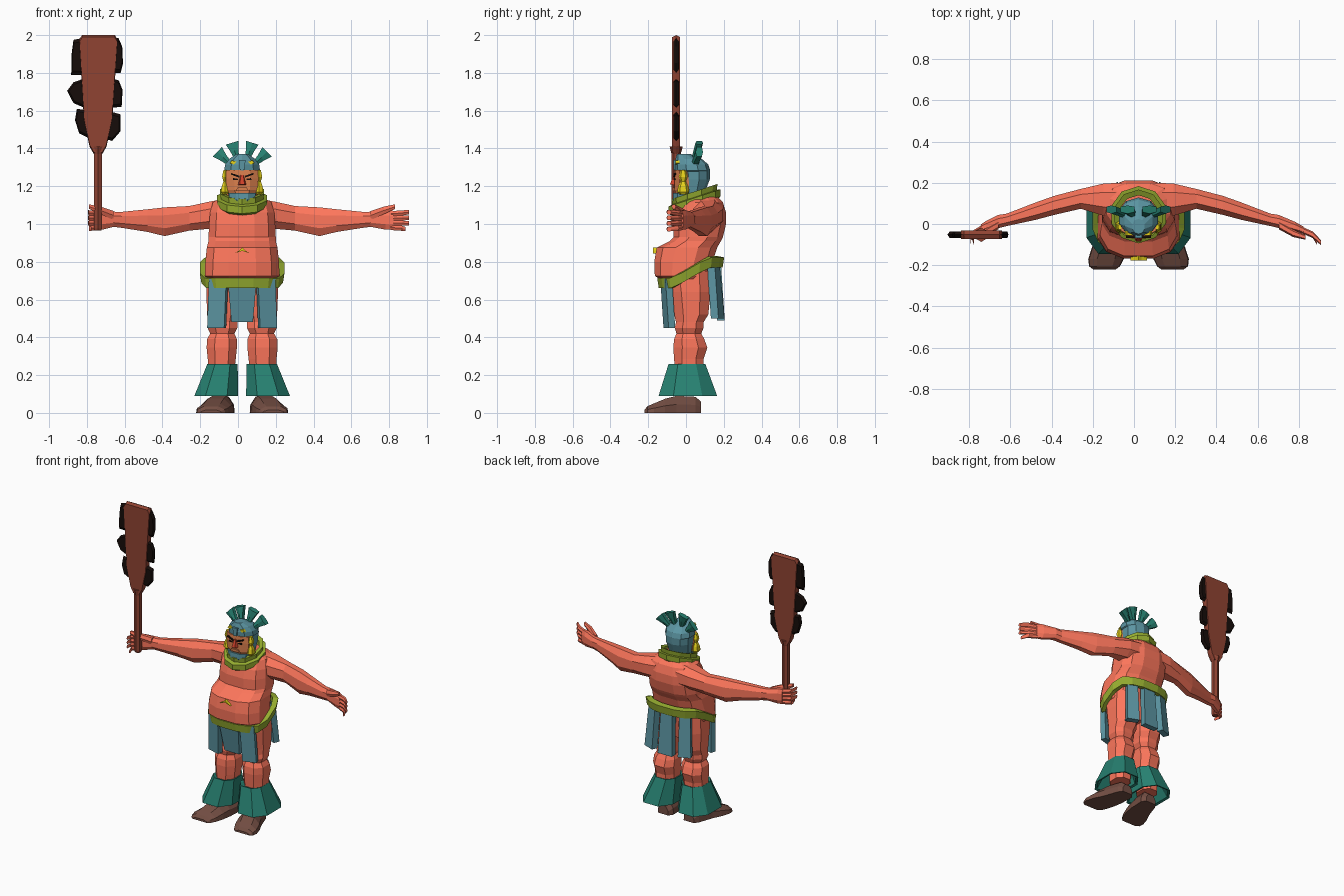
import bpy, bmesh, math
from mathutils import Vector

CX = 0.022  # the body's own centre line; the club shifts the overall bounds


def mat(name, rgb):
    m = bpy.data.materials.new(name)
    m.diffuse_color = [c ** 2.2 for c in rgb] + [1]
    return m


SKIN = mat("skin", (.99, .46, .36))
FACE = mat("face_tan", (.86, .50, .31))
TEAL = mat("teal", (.17, .50, .44))
BLUE = mat("blue", (.36, .58, .63))
GREEN = mat("olive", (.58, .67, .20))
BROWN = mat("leather", (.45, .31, .27))
WOOD = mat("wood", (.56, .27, .21))
BLACK = mat("black", (.11, .08, .07))
YELLOW = mat("yellow", (.90, .82, .13))
RED = mat("red", (.80, .26, .18))


def loft(name, rings, m, side=1, loop=False):
    """Skin a list of equal-length rings; side=-1 mirrors about the body centre."""
    bm = bmesh.new()
    vs = [[bm.verts.new((CX + side * p[0], p[1], p[2])) for p in r] for r in rings]
    n = len(vs[0])
    pairs = list(zip(vs, vs[1:])) + ([(vs[-1], vs[0])] if loop else [])
    for a, b in pairs:
        for i in range(n):
            bm.faces.new((a[i], a[(i + 1) % n], b[(i + 1) % n], b[i]))
    if not loop:
        bm.faces.new(vs[0])
        bm.faces.new(vs[-1])
    bmesh.ops.recalc_face_normals(bm, faces=bm.faces)
    me = bpy.data.meshes.new(name)
    bm.to_mesh(me)
    bm.free()
    me.materials.append(m)
    ob = bpy.data.objects.new(name, me)
    bpy.context.collection.objects.link(ob)
    return ob


def ell(x, y, z, rx, ry, n=8, p=.85, warp=None):
    """Flat-sided horizontal oval; warp(y offset) lifts it out of the plane."""
    f = lambda v: math.copysign(abs(v) ** p, v)
    out = []
    for i in range(n):
        a = (i + .5) / n * math.tau
        c, s = f(math.cos(a)), f(math.sin(a))
        k = f(math.cos(math.pi / n))
        dy = ry * s / k
        out.append((x + rx * c / k, y + dy, z + (warp(dy) if warp else 0)))
    return out


def tube(name, pts, m, side=1, n=6):
    """Limb along x: pts are (x, y, z, half depth, half height)."""
    rings = []
    for x, y, z, ry, rz in pts:
        rings.append([(x, y + b, z + a) for a, b, _ in ell(0, 0, 0, rz, ry, n, .9)])
    return loft(name, rings, m, side)


def plate(name, pts, y, t, m, side=1, rim=1.0):
    """Slab from an x-z outline; rim<1 shrinks both faces into a blade edge."""
    c = sum((Vector(p) for p in pts), Vector((0, 0))) / len(pts)
    ring = lambda k, yy: [(c.x + (q[0] - c.x) * k, yy, c.y + (q[1] - c.y) * k) for q in pts]
    return loft(name, [ring(rim, y - t / 2), ring(1, y), ring(rim, y + t / 2)], m, side)


# torso: (z, front y, back y, half width)
TORSO = [(.58, -.06, .10, .12), (.69, -.11, .12, .17), (.725, -.165, .125, .198),
         (.80, -.168, .14, .195), (.875, -.155, .165, .187), (.91, -.085, .185, .178),
         (.93, -.065, .195, .178), (1.0, -.065, .212, .175), (1.06, -.05, .212, .17),
         (1.115, -.02, .195, .155), (1.16, .0, .15, .08)]
loft("torso", [ell(0, (f + b) / 2, z, w, (b - f) / 2, 12, .75) for z, f, b, w in TORSO], SKIN)
plate("navel_mark", [(-.04, .845), (-.015, .86), (0, .875), (.015, .86), (.04, .845), (0, .858)],
      -.166, .02, YELLOW)

# belt: steps down from back to front
bw = lambda d: .055 * max(-1, min(1, d / .095))
loft("belt", [ell(0, .025, z, r, r - .047, 16, .8, bw) for z, r in
              ((.715, .19), (.715, .216), (.768, .224), (.775, .19))], GREEN, loop=True)


# cloth panels hanging from the belt; w is half width, turn swings the outer edge back
def panel(name, x, wt, wb, yt, yb, zt, zb, t, side=1, lean=0, turn=0):
    rings = []
    for z, y, w, dx in ((zt, yt, wt, 0), (zb, yb, wb, lean)):
        rings.append([(x + dx + a * w - turn * b * t, y + b * t + turn * a * w, z)
                      for a, b in ((-1, -.5), (1, -.5), (1, .5), (-1, .5))])
    loft(name, rings, BLUE, side)


panel("front_cloth", 0, .076, .057, -.125, -.085, .70, .48, .03)
panel("back_cloth", 0, .045, .055, .165, .185, .79, .49, .04)
for s in (1, -1):
    panel("front_side_cloth", .125, .046, .045, -.105, -.088, .71, .45, .035, s, .01, .3)
    panel("back_side_cloth", .12, .033, .04, .145, .168, .79, .50, .04, s, .012, -.4)

# legs, cuffs and shoes
LEG = [(.75, .095, .088, .015, .115), (.64, .102, .088, .025, .105), (.52, .10, .085, .028, .09),
       (.48, .104, .079, .02, .073), (.45, .104, .079, .017, .076), (.42, .105, .064, .015, .066),
       (.39, .107, .079, .017, .08), (.345, .108, .08, .023, .09), (.285, .108, .074, .015, .078),
       (.10, .115, .06, .02, .07)]
SHOE = [(.08, .10, .04, .06), (.05, .10, .06, .085), (-.05, .12, .075, .09), (-.11, .14, .085, .075),
        (-.17, .158, .086, .05), (-.205, .165, .075, .035), (-.22, .165, .055, .015)]
for s in (1, -1):
    loft("leg", [ell(x, y, z, rx, ry) for z, x, rx, y, ry in LEG], SKIN, s)
    loft("cuff", [ell(x, y, z, rx, ry, 8, .8) for z, x, rx, y, ry in
                  ((.26, .104, .08, .005, .097), (.09, .137, .116, .01, .155),
                   (.095, .137, .10, .01, .14), (.25, .108, .055, .005, .07))],
         TEAL, s, loop=True)
    loft("shoe", [[(x + a * w, y, h * b) for a, b in
                   ((-1, 0), (1, 0), (.95, .5), (.5, 1), (-.5, 1), (-.95, .5))]
                  for y, x, w, h in SHOE], BROWN, s)

# arms and hands: (x, y, z, half depth, half height)
ARM = [(.08, .11, 1.055, .09, .08), (.17, .118, 1.047, .078, .072), (.28, .122, 1.03, .048, .065),
       (.41, .09, 1.012, .046, .076), (.50, .062, 1.018, .042, .06), (.64, .02, 1.022, .03, .042),
       (.68, .012, 1.025, .032, .04), (.76, -.015, 1.022, .025, .052), (.80, -.03, 1.02, .017, .05)]
for s in (1, -1):
    if s == -1:  # gripping hand is pulled in a little
        arm = ARM[:-2] + [(.74, -.01, 1.022, .024, .052), (.765, -.02, 1.02, .018, .05)]
        knuckle, mid, tip = (.755, -.018), (.81, -.052), (.815, -.092)
    else:
        arm = ARM
        knuckle, mid, tip = (.785, -.026), (.845, -.052), (.884, -.09)
    tube("arm", arm, SKIN, s, 8)
    for i in range(4):
        z = .982 + i * .024
        fan = (i - 1.5) * .003
        tip_x = tip[0] - (.018 if i == 0 else 0)
        tube("finger", [(*knuckle, z, .014, .014), (*mid, z + fan, .014, .0135),
                        (tip_x, tip[1], z + fan * 2, .011, .0115)], SKIN, s)
    tube("thumb", [(.68, -.005, 1.045, .018, .024), (.75, -.045, 1.072, .016, .02),
                   (.81, -.065, 1.092, .010, .012)], SKIN, s)

# collar: two tiers tilted down at the front
cw = lambda d: .33 * d
loft("collar", [ell(0, .045, z, r, r, 10, 1, cw) for z, r in
                ((1.09, .09), (1.085, .112), (1.10, .13), (1.138, .132), (1.142, .112),
                 (1.172, .116), (1.168, .09))], GREEN, loop=True)

# hooded head: (z, half width, half depth, centre y)
HOOD = [(1.10, .06, .055, .03), (1.17, .076, .062, .035), (1.235, .086, .08, .042),
        (1.278, .088, .084, .04), (1.283, .095, .09, .034), (1.315, .09, .086, .028),
        (1.345, .068, .066, .014), (1.37, .03, .035, -.012)]
loft("hood", [ell(0, y, z, rx, ry, 10, .95) for z, rx, ry, y in HOOD], BLUE)
loft("face", [ell(0, -.01, z, rx, ry, 8, .8) for z, rx, ry in
              ((1.14, .055, .045), (1.18, .082, .05), (1.24, .086, .05), (1.285, .084, .048))], FACE)
loft("beard", [ell(0, -.025, z, rx, ry, 8, .9) for z, rx, ry in
               ((1.10, .04, .035), (1.13, .066, .045), (1.165, .072, .043))], BLUE)
loft("nose", [[(-.009, -.055, 1.26), (.009, -.055, 1.26), (.006, -.065, 1.26), (-.006, -.065, 1.26)],
              [(-.024, -.055, 1.205), (.024, -.055, 1.205), (.013, -.085, 1.21), (-.013, -.085, 1.21)]],
     RED)
plate("mouth", [(-.035, 1.175), (.035, 1.175), (.025, 1.192), (-.025, 1.192)], -.062, .016, FACE)
plate("crest", [(-.012, 1.285), (.012, 1.285), (.018, 1.34), (-.018, 1.34)], -.052, .03, BLUE)
for s in (1, -1):
    plate("eyebrow", [(.015, 1.245), (.06, 1.262), (.06, 1.27), (.015, 1.256)], -.06, .014, BLACK, s)
    plate("eye", [(.022, 1.233), (.05, 1.233), (.047, 1.243), (.024, 1.24)], -.06, .01, BLACK, s)
    plate("hood_eye", [(.03, 1.33), (.045, 1.315), (.065, 1.322), (.055, 1.337)], -.045, .02, YELLOW, s)
    loft("earring", [ell(.09, -.015, z, r, r * 1.3, 6) for z, r in
                     ((1.285, .009), (1.25, .016), (1.225, .009), (1.20, .018), (1.17, .022),
                      (1.155, .012))], YELLOW, s)
    # feather fan
    for deg in (17, 46):
        a = math.radians(deg)
        u, v = Vector((math.sin(a), math.cos(a))), Vector((math.cos(a), -math.sin(a)))
        rings = []
        for r, w, y in ((.08, .010, .045), (.14, .022, .06), (.183, .035, .07)):
            c = Vector((0, 1.255)) + u * r
            rings.append([(c.x + v.x * w * i, y + .02 * j, c.y + v.y * w * i)
                          for i, j in ((-1, -.6), (0, -1), (1, -.6), (1, .7), (0, 1), (-1, .7))])
        loft("feather", rings, TEAL, s)

# war club, placed about its own axis in world x
KX, KY = -.741 - CX, -.052
loft("club_handle", [ell(KX, KY, z, r, r, 6, 1) for z, r in
                     ((.965, .018), (.975, .021), (1.37, .021), (1.41, .03))], WOOD)
out = lambda pts: [(KX + x, z) for x, z in pts]
plate("club_blade", out([(-.022, 1.37), (.022, 1.37), (.045, 1.41), (.075, 1.55), (.104, 1.975),
                         (.09, 2.0), (-.085, 2.0), (-.1, 1.975), (-.075, 1.55), (-.045, 1.41)]),
      KY, .042, WOOD, rim=.97)
TEETH = [[(-.08, 1.79), (-.142, 1.79), (-.14, 1.90), (-.13, 1.975), (-.08, 1.985)],
         [(-.06, 1.61), (-.13, 1.64), (-.164, 1.705), (-.13, 1.75), (-.06, 1.775)],
         [(-.05, 1.455), (-.10, 1.48), (-.122, 1.55), (-.112, 1.61), (-.05, 1.6)],
         [(.08, 1.80), (.12, 1.80), (.132, 1.85), (.128, 1.94), (.108, 1.985), (.08, 1.985)],
         [(.06, 1.615), (.125, 1.62), (.13, 1.71), (.11, 1.76), (.06, 1.775)],
         [(.04, 1.45), (.075, 1.44), (.118, 1.49), (.12, 1.58), (.05, 1.6)]]
for t in TEETH:
    plate("obsidian_tooth", out(t), KY, .03, BLACK, rim=.8)
